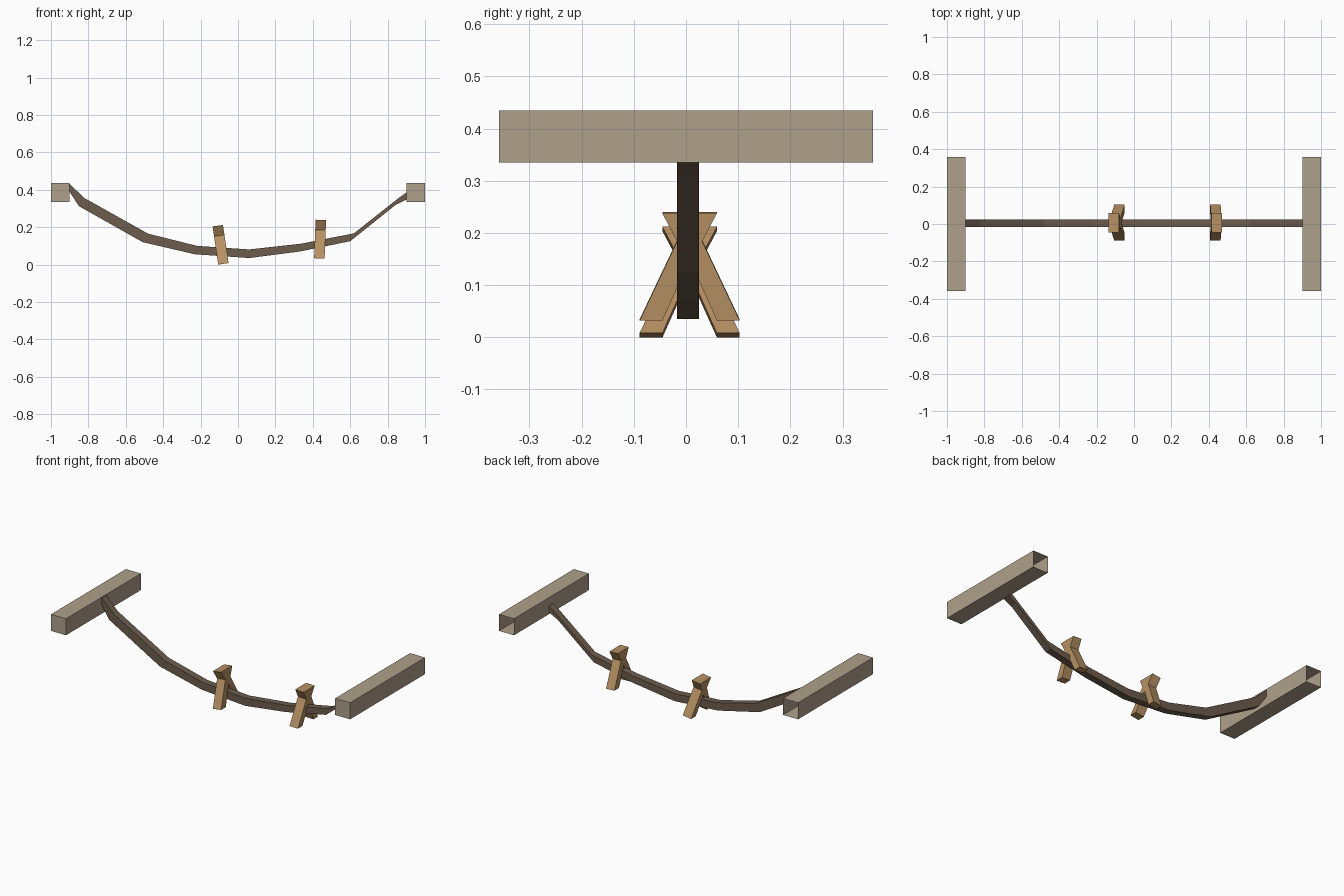
import bpy, bmesh, math
from mathutils import Matrix

if "Cube" in bpy.data.objects:
    bpy.data.objects.remove(bpy.data.objects["Cube"])


def material(name, rgb):
    m = bpy.data.materials.new(name)
    m.diffuse_color = (*rgb, 1)
    m.use_nodes = True
    m.node_tree.nodes["Principled BSDF"].inputs["Base Color"].default_value = m.diffuse_color
    return m


BEAM = material("pale weathered wood", (0.43, 0.35, 0.255))
ROPE = material("dark brown rope", (0.155, 0.11, 0.075))
PIN = material("tan wood", (0.47, 0.28, 0.125))


def finish(name, bm, mat):
    me = bpy.data.meshes.new(name)
    bm.to_mesh(me)
    bm.free()
    me.materials.append(mat)
    ob = bpy.data.objects.new(name, me)
    bpy.context.collection.objects.link(ob)
    return ob


# Beams: boxes left open at the back end
def beam(name, x):
    bm = bmesh.new()
    bmesh.ops.create_cube(bm, size=1, matrix=Matrix.Translation((x, 0, 0.385))
                          @ Matrix.Diagonal((0.1, 0.716, 0.1, 1)))
    bm.normal_update()
    back = [f for f in bm.faces if f.normal.y > 0.9]
    bmesh.ops.delete(bm, geom=back, context='FACES_ONLY')
    return finish(name, bm, BEAM)


beam("left_beam", -0.95)
beam("right_beam", 0.95)

# Sagging line: square section swept through upper and lower edges
upper = [(-0.9, 0.43), (-0.82, 0.355), (-0.48, 0.165), (-0.22, 0.1), (0.06, 0.081),
         (0.34, 0.112), (0.62, 0.167), (0.86, 0.357), (0.9, 0.385)]
lower = [(-0.9, 0.388), (-0.85, 0.312), (-0.51, 0.12), (-0.23, 0.055), (0.06, 0.035),
         (0.33, 0.07), (0.6, 0.125), (0.84, 0.317), (0.9, 0.347)]
Y0, Y1 = -0.017, 0.025
bm = bmesh.new()
rings = [[bm.verts.new(p) for p in ((u[0], Y0, u[1]), (u[0], Y1, u[1]),
                                    (l[0], Y1, l[1]), (l[0], Y0, l[1]))]
         for u, l in zip(upper, lower)]
for a, b in zip(rings, rings[1:]):
    for i in range(4):
        j = (i + 1) % 4
        bm.faces.new((a[i], a[j], b[j], b[i]))
bm.faces.new(rings[0])
bm.faces.new(rings[-1])
bmesh.ops.recalc_face_normals(bm, faces=bm.faces[:])
finish("hanging_line", bm, ROPE)

# Clothes pegs: flared head, narrow waist, two splayed legs
half = [(0.0525, 0.206), (0.024, 0.152), (0.096, 0), (0.052, 0)]
outline = half + [(0, 0.117)] + [(-y, z) for y, z in reversed(half)]


def peg(name, x, z, tilt):
    bm = bmesh.new()
    w = 0.028
    face = bm.faces.new([bm.verts.new((-w, y, h)) for y, h in outline])
    out = bmesh.ops.extrude_face_region(bm, geom=[face], use_keep_orig=True)
    moved = [v for v in out["geom"] if isinstance(v, bmesh.types.BMVert)]
    bmesh.ops.translate(bm, vec=(2 * w, 0, 0), verts=moved)
    bmesh.ops.recalc_face_normals(bm, faces=bm.faces[:])
    bmesh.ops.transform(bm, verts=bm.verts[:], matrix=Matrix.Translation((x, 0.007, z))
                        @ Matrix.Rotation(math.radians(tilt), 4, 'Y'))
    return finish(name, bm, PIN)


peg("left_peg", -0.078, 0.004, -8.4)
peg("right_peg", 0.435, 0.033, 2.2)
